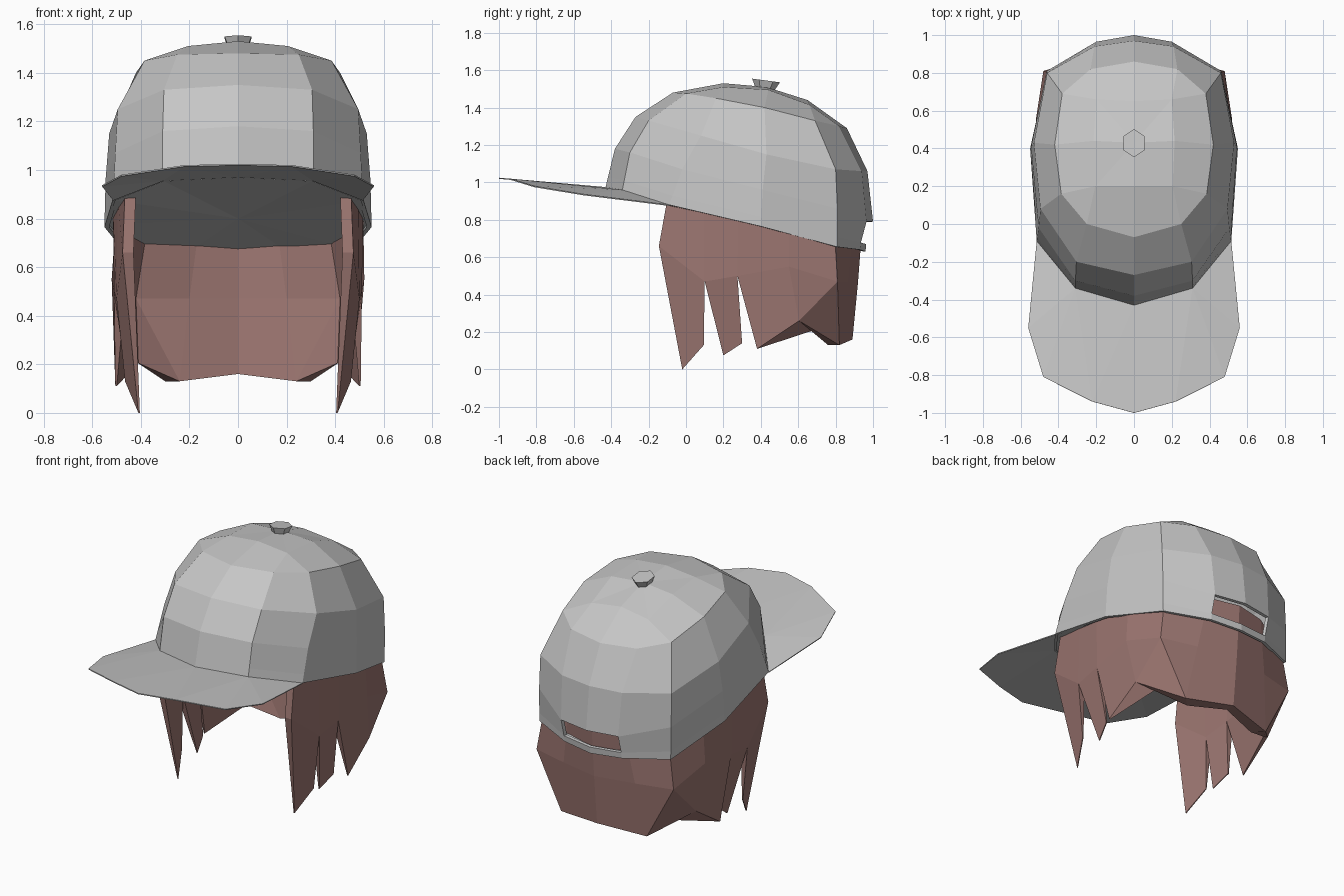
import bpy, bmesh
from collections import Counter
from mathutils import Vector

cube = bpy.data.objects.get("Cube")
if cube:
    bpy.data.objects.remove(cube, do_unlink=True)


def material(name, color):
    m = bpy.data.materials.new(name)
    m.diffuse_color = color
    m.use_nodes = True
    m.node_tree.nodes["Principled BSDF"].inputs["Base Color"].default_value = color
    return m


GREY = material("cap grey", (0.565, 0.565, 0.565, 1))
BROWN = material("hair brown", (0.33, 0.18, 0.164, 1))


def finish(name, bm, mat):
    mesh = bpy.data.meshes.new(name)
    bm.to_mesh(mesh)
    bm.free()
    mesh.materials.append(mat)
    obj = bpy.data.objects.new(name, mesh)
    bpy.context.collection.objects.link(obj)
    return obj


def mirrored(name, points, faces, mat, inside=None, thickness=0):
    """Left half given; add the right half and, if open, face away from `inside`."""
    bm = bmesh.new()
    for side in (1, -1):
        vs = [bm.verts.new((side * x, y, z)) for x, y, z in points]
        for f in faces:
            bm.faces.new([vs[i] for i in f][::side])
    bmesh.ops.remove_doubles(bm, verts=bm.verts, dist=0.0005)
    bmesh.ops.recalc_face_normals(bm, faces=bm.faces)
    if inside:
        ref = Vector(inside)
        if sum(f.normal.dot(f.calc_center_median() - ref) for f in bm.faces) < 0:
            bmesh.ops.reverse_faces(bm, faces=bm.faces)
    obj = finish(name, bm, mat)
    if thickness:
        s = obj.modifiers.new("thickness", "SOLIDIFY")
        s.thickness = thickness
        s.offset = -1
    return obj


# Cap crown: half rings from the front centre round to the back centre
rim = [(0, -.43, .975), (.31, -.34, .96), (.515, -.09, .88), (.55, .4, .765),
       (.46, .81, .655), (.2, .93, .64), (0, .96, .63)]
low = [(0, -.38, 1.18), (.31, -.3, 1.16), (.505, -.02, 1.07), (.545, .41, .96),
       (.462, .81, .86), (.2, .965, .79), (0, 1.0, .79)]
mid = [(0, -.27, 1.35), (.305, -.2, 1.33), (.495, .08, 1.25), (.53, .43, 1.15),
       (.46, .8, 1.07), (.21, .94, 1.06), (0, .97, 1.06)]
top = [(0, -.07, 1.48), (.25, 0, 1.475), (.385, .16, 1.45), (.42, .42, 1.4),
       (.38, .69, 1.33), (.23, .82, 1.3), (0, .86, 1.29)]
crown = [(0, .2, 1.53), (.205, .2, 1.51), (.205, .2, 1.51), (.215, .44, 1.495),
         (.2, .66, 1.415), (.2, .66, 1.415), (0, .65, 1.44)]
strap_top = [tuple(Vector(p).lerp(Vector(q), .25)) for p, q in zip(rim, low)]
strap_top[5:] = [(.2, .935, .678), (0, .963, .67)]

rings = [rim, strap_top, low, mid, top, crown]
n = len(rim)
points = [p for r in rings for p in r] + [(0, .43, 1.51)]
faces = [(r * n + c, r * n + c + 1, (r + 1) * n + c + 1, (r + 1) * n + c)
         for r in range(len(rings) - 1) for c in range(n - 1)
         if (r, c) != (1, n - 2)]           # opening above the back strap
last = (len(rings) - 1) * n
faces += [(last + c, last + c + 1, len(points) - 1) for c in range(n - 1)]
mirrored("cap_crown", points, faces, GREY, (0, .3, .9), 0.02)

# Closed underside of the cap
inner = [(x * .985, .3 + (y - .3) * .985, z - .006 + .035 * max(0, y)) for x, y, z in rim]
mirrored("cap_underside", inner + [(0, .35, .8)],
         [(c, c + 1, n) for c in range(n - 1)], GREY, (0, .3, 1.5))

# Visor
visor = rim[:3] + [(0, -1, 1.025), (.22, -.94, 1.02), (.48, -.81, .98), (.56, -.55, .937)]
mirrored("visor", visor,
         [(0, 3, 4), (0, 4, 1), (1, 4, 5), (1, 5, 6), (1, 6, 2)],
         GREY, (0, -.5, 0), 0.006)

# Button on top
bm = bmesh.new()
bmesh.ops.create_cone(bm, cap_ends=True, segments=6, radius1=.05, radius2=.075, depth=.05)
button = finish("cap_button", bm, GREY)
button.location = (0, .425, 1.52)
button.rotation_euler = (-.13, 0, 0)
button.scale = (.85, 1, 1)

# Hair, outer layer: upper row tucked into the cap, middle row, lock tips and nape
hair = [(.465, -.1, .91), (.495, .1, .88), (.515, .28, .84), (.505, .55, .77),
        (.44, .795, .72), (.195, .9, .8), (0, .945, .8),
        (.475, -.145, .66), (.5, .1, .47), (.51, .275, .5), (.52, .55, .55),
        (.48, .81, .47), (.25, .868, .47), (0, .92, .47),
        (.41, -.02, .0), (.465, .095, .13), (.43, .2, .075), (.46, .3, .14),
        (.505, .38, .11), (.495, .605, .26), (.3, .82, .13), (0, .89, .16)]
faces = [(c, c + 1, n + c + 1, n + c) for c in range(n - 1)]
faces += [(7, 8, 15, 14), (8, 9, 17, 16), (9, 10, 19, 18),
          (10, 11, 19), (11, 20, 19), (11, 12, 20), (12, 13, 21, 20)]


def inward(p):
    """Inner layer point: pushed in level, hardly at all at the lock tips."""
    x, y, z = p
    t = .006 if z < .3 and y < .5 else .045 if y < .6 else .06
    return (x - t * min(1, x / .3), y - t * min(1, max(0, (y - .5) / .3)), z)


inner_hair = [inward(p) for p in hair]
inner_hair[19] = (.41, .67, .205)      # thick lower corner behind the last lock

# Close the two layers along every open border except the centre line
count = len(hair)
edges = [(f[i - 1], f[i]) for f in faces for i in range(len(f))]
uses = Counter(frozenset(e) for e in edges)
border = [(a, b) for a, b in edges
          if uses[frozenset((a, b))] == 1 and hair[a][0] + hair[b][0] > 0]
shell = faces + [tuple(i + count for i in reversed(f)) for f in faces]
shell += [(b, a, a + count, b + count) for a, b in border]
mirrored("hair", hair + inner_hair, shell, BROWN)
